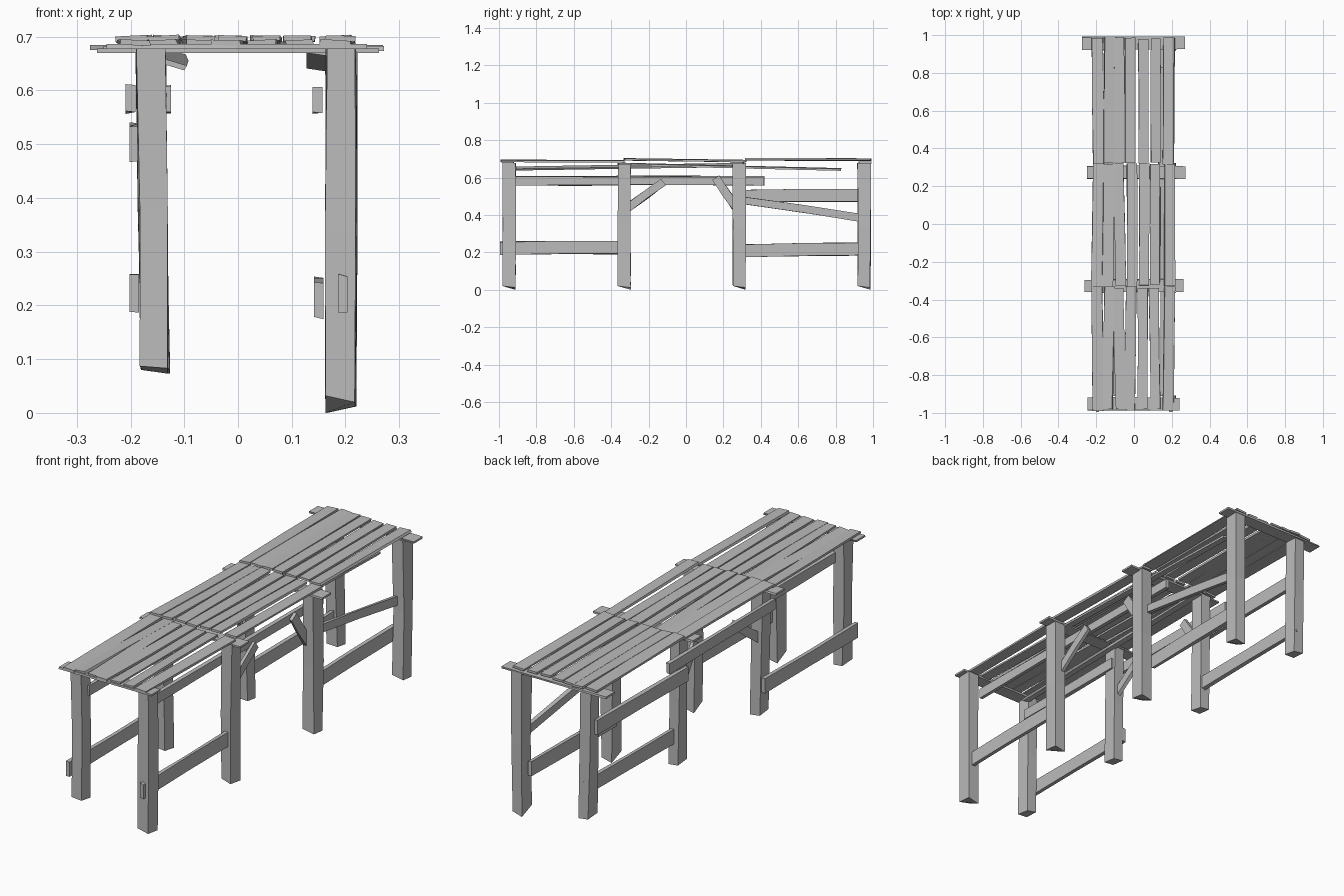
import bpy, bmesh, random
from mathutils import Vector

if "Cube" in bpy.data.objects:
    bpy.data.objects.remove(bpy.data.objects["Cube"])

random.seed(4)
wood = bpy.data.materials.new("weathered grey wood")
wood.diffuse_color = (0.5, 0.5, 0.5, 1)
wood.use_nodes = True
wood.node_tree.nodes["Principled BSDF"].inputs["Base Color"].default_value = wood.diffuse_color


def beam(name, p0, p1, w, h, side=(1, 0, 0), jit=0.003, tilt=0.0, rings=3, ends=None):
    """Rough-sawn beam from p0 to p1; w is measured along side, h across it."""
    p0, p1 = Vector(p0), Vector(p1)
    d = (p1 - p0).normalized()
    s = Vector(side)
    s = (s - d * s.dot(d)).normalized()
    u = d.cross(s)
    s, u = (s + u * tilt).normalized(), (u - s * tilt).normalized()
    bm = bmesh.new()
    loops = []
    for i in range(rings):
        c = p0.lerp(p1, i / (rings - 1))
        loop = []
        for k, (a, b) in enumerate(((-1, -1), (1, -1), (1, 1), (-1, 1))):
            j = random.uniform(-jit, jit)
            q = c + s * (a * w / 2 + (j if w > 0.025 else 0)) + u * (b * h / 2 + (j if h > 0.025 else 0))
            if i == 0 and ends:
                q.z = ends[k]
            loop.append(bm.verts.new(q))
        loops.append(loop)
    for a, b in zip(loops, loops[1:]):
        for k in range(4):
            bm.faces.new((a[k], a[(k + 1) % 4], b[(k + 1) % 4], b[k]))
    bm.faces.new(loops[0][::-1])
    bm.faces.new(loops[-1])
    bmesh.ops.recalc_face_normals(bm, faces=bm.faces)
    me = bpy.data.meshes.new(name)
    bm.to_mesh(me)
    bm.free()
    me.materials.append(wood)
    ob = bpy.data.objects.new(name, me)
    bpy.context.collection.objects.link(ob)
    return ob


# Posts: long ones on the right, shorter ones on the left, sawn at a slant
for i, y in enumerate((-0.945, -0.33, 0.285, 0.952)):
    beam(f"right_post_{i}", (0.192, y, 0.0), (0.192, y, 0.678), 0.055, 0.068,
         ends=(0.032, 0.02, 0.012, 0.0))
    beam(f"left_post_{i}", (-0.155, y, 0.08), (-0.162, y, 0.678), 0.052, 0.066,
         ends=(0.087, 0.083, 0.073, 0.08))

# Cross boards over the post pairs
for i, (y, x0, x1, z) in enumerate(((-0.952, -0.245, 0.24, 0.682), (-0.327, -0.262, 0.262, 0.674),
                                    (0.274, -0.25, 0.272, 0.678), (0.957, -0.275, 0.27, 0.680))):
    beam(f"cross_board_{i}", (x0, y, z), (x1, y, z), 0.066, 0.009, side=(0, 1, 0))

# Deck planks in three sections
centres = (-0.192, -0.135, -0.077, -0.016, 0.047, 0.11, 0.184)
widths = (0.058, 0.054, 0.054, 0.053, 0.052, 0.052, 0.056)
for n, (y0, y1, z0, z1) in enumerate(((-0.99, -0.33, 0.689, 0.687),
                                      (-0.335, 0.325, 0.697, 0.688),
                                      (0.315, 0.99, 0.697, 0.696))):
    for i, (x, w) in enumerate(zip(centres, widths)):
        a, b = random.uniform(-0.007, 0.007), random.uniform(-0.007, 0.007)
        beam(f"deck_plank_{n}_{i}", (x + a, y0 + random.uniform(-0.004, 0.012), z0),
             (x + b, y1 + random.uniform(-0.012, 0.004), z1), w, 0.010,
             tilt=random.uniform(-0.07, 0.07))

# Loose sagging boards just under the deck
beam("left_sagging_board", (-0.118, -0.91, 0.648), (-0.118, 0.32, 0.668), 0.045, 0.010, tilt=0.3)
beam("right_sagging_board", (0.148, -0.34, 0.672), (0.148, 0.83, 0.643), 0.035, 0.010, tilt=0.15)

# Side rails: x, start y and z, end y and z, height
rails = {
    "right_upper_rail": (0.148, -0.91, 0.583, 0.415, 0.582, 0.045),
    "right_lower_front_rail": (0.195, -0.995, 0.222, -0.33, 0.228, 0.068),
    "right_lower_back_rail": (0.150, 0.315, 0.210, 0.95, 0.218, 0.068),
    "right_slanted_rail": (0.180, 0.29, 0.480, 0.985, 0.378, 0.042),
    "left_upper_rail": (-0.200, -0.37, 0.585, 0.42, 0.582, 0.048),
    "left_front_upper_rail": (-0.134, -0.93, 0.583, -0.31, 0.583, 0.050),
    "left_middle_back_rail": (-0.193, 0.27, 0.500, 0.95, 0.505, 0.068),
    "left_lower_front_rail": (-0.193, -0.995, 0.222, -0.30, 0.225, 0.068),
    "left_lower_back_rail": (-0.150, 0.31, 0.210, 0.985, 0.218, 0.066),
}
for name, (x, y0, z0, y1, z1, h) in rails.items():
    beam(name, (x, y0, z0), (x, y1, z1), 0.018, h)

# Corner braces beside the middle posts
for side, x in (("right", 0.175), ("left", -0.160)):
    beam(f"{side}_front_brace", (x, -0.31, 0.44), (x, -0.12, 0.575), 0.016, 0.042)
    beam(f"{side}_back_brace", (x, 0.265, 0.44), (x, 0.16, 0.60), 0.016, 0.042)
